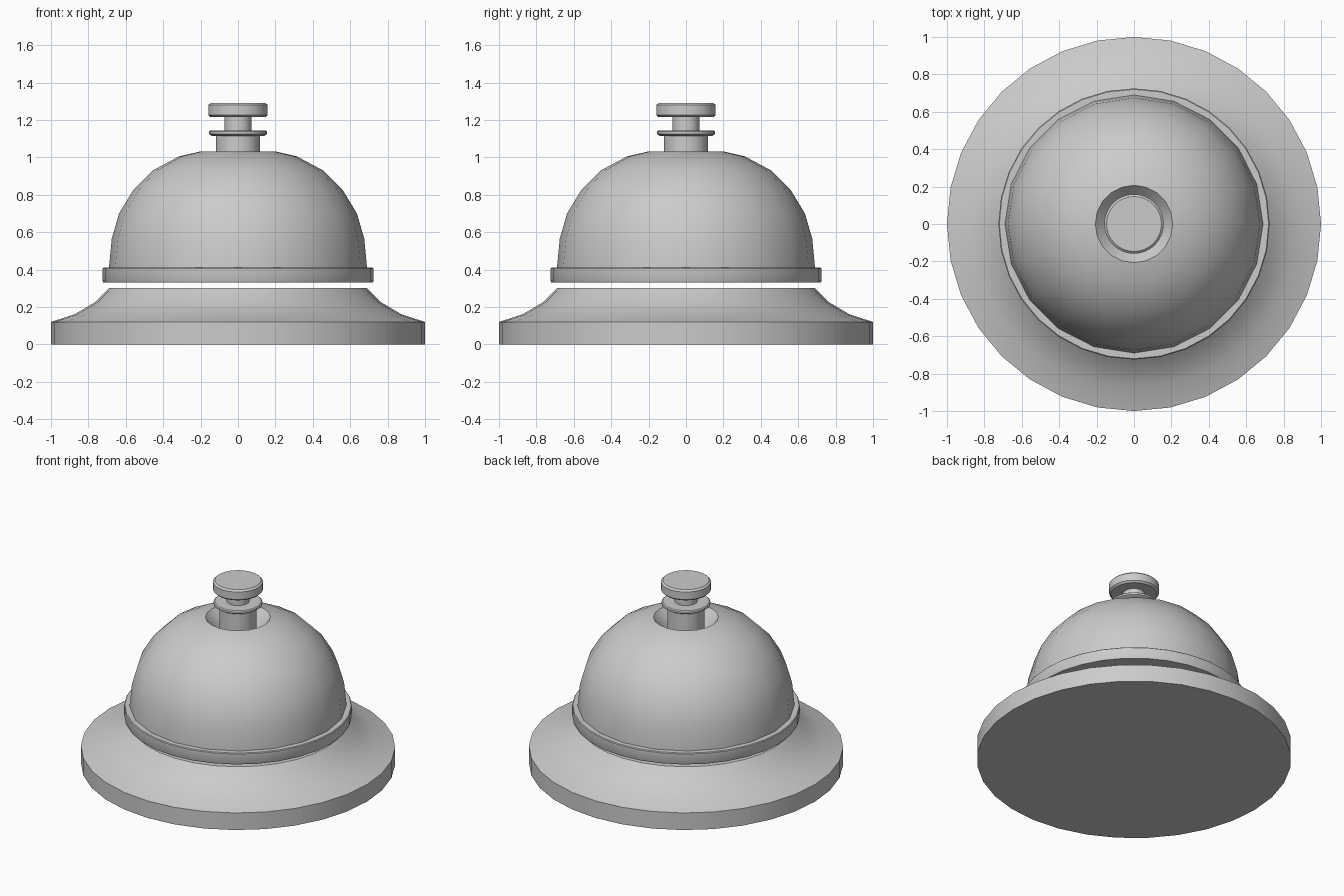
import bpy, bmesh
from math import cos, sin, tau, radians

if "Cube" in bpy.data.objects:
    bpy.data.objects.remove(bpy.data.objects["Cube"])


def lathe(name, profile, sides):
    """Revolve (radius, z) points about z, bottom to top; ends are capped."""
    bm = bmesh.new()
    rings = [[bm.verts.new((r * cos(tau * i / sides), r * sin(tau * i / sides), z))
              for i in range(sides)] for r, z in profile]
    for a, b in zip(rings, rings[1:]):
        for i in range(sides):
            j = (i + 1) % sides
            bm.faces.new((a[i], a[j], b[j], b[i]))
    bm.faces.new(rings[0][::-1])
    bm.faces.new(rings[-1])
    mesh = bpy.data.meshes.new(name)
    bm.to_mesh(mesh)
    bm.free()
    obj = bpy.data.objects.new(name, mesh)
    bpy.context.collection.objects.link(obj)
    bpy.ops.object.select_all(action='DESELECT')
    obj.select_set(True)
    bpy.context.view_layer.objects.active = obj
    bpy.ops.object.shade_smooth_by_angle(angle=radians(35))
    return obj


# Flared base
lathe("base", [(1, 0), (1, 0.12), (0.875, 0.16), (0.765, 0.225), (0.69, 0.3)], 32)

# Rim floating just above the base
lathe("bell_rim", [(0.72, 0.33), (0.725, 0.34), (0.725, 0.405), (0.72, 0.41)], 32)

# Dome with a funnel-shaped recess around the post
lathe("bell_dome", [(0.69, 0.40), (0.69, 0.41), (0.675, 0.565), (0.636, 0.70),
                    (0.56, 0.825), (0.455, 0.93), (0.315, 1.005), (0.207, 1.03),
                    (0.115, 0.93)], 20)

# Post with its flange
lathe("post", [(0.118, 0.92), (0.118, 1.117)], 32)
lathe("post_flange", [(0.14, 1.115), (0.155, 1.125), (0.155, 1.137), (0.148, 1.143)], 32)

# Plunger stem and push button
lathe("plunger_stem", [(0.072, 1.13), (0.072, 1.225)], 32)
lathe("push_button", [(0.147, 1.215), (0.159, 1.226), (0.159, 1.279), (0.147, 1.29)], 32)
